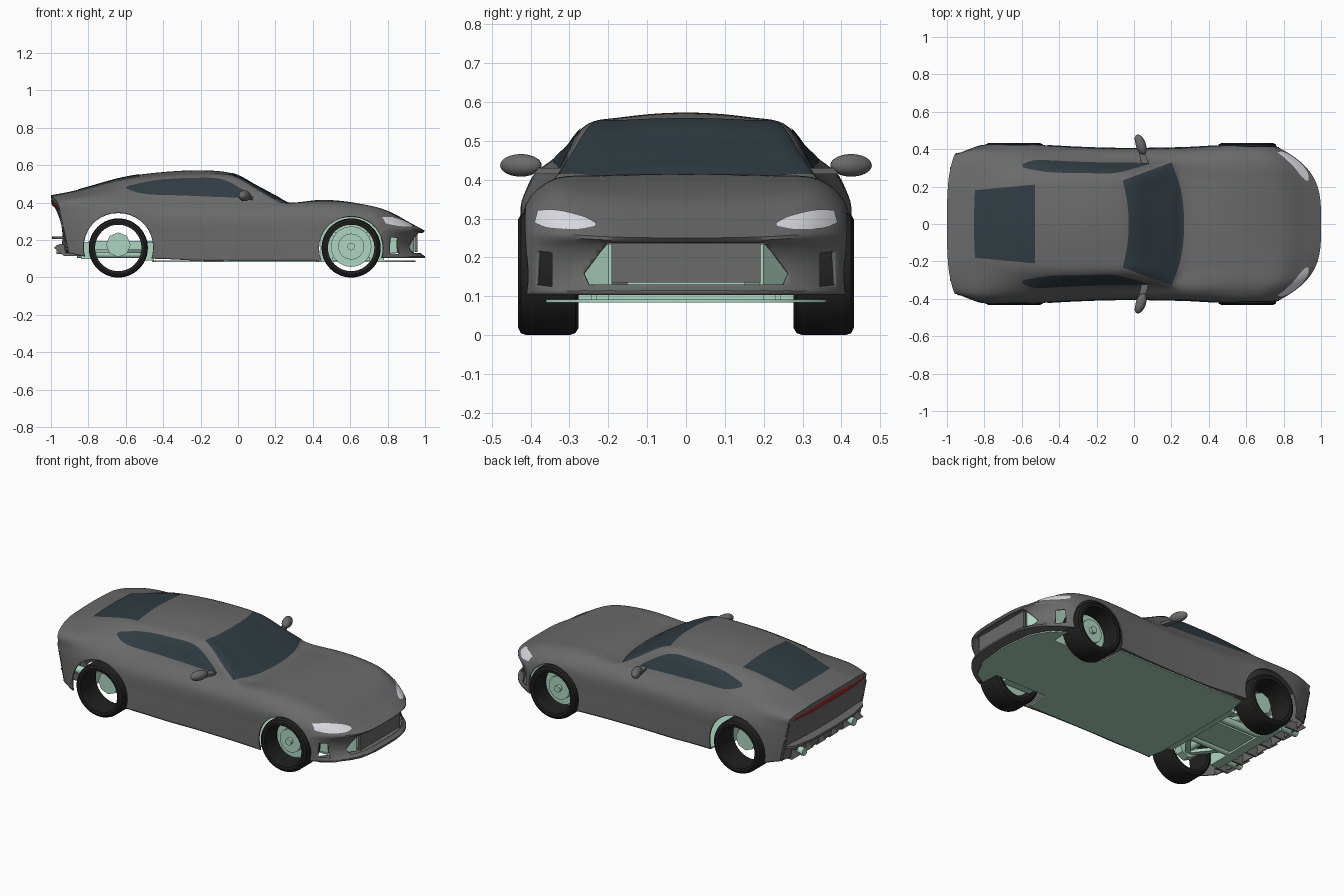
import bpy, bmesh, math
from mathutils import Vector, Matrix
from mathutils.bvhtree import BVHTree

if "Cube" in bpy.data.objects:
    bpy.data.objects.remove(bpy.data.objects["Cube"])

def mat(name, r, g, b):
    m = bpy.data.materials.new(name)
    m.diffuse_color = (r, g, b, 1)
    m.use_nodes = True
    m.node_tree.nodes["Principled BSDF"].inputs["Base Color"].default_value = m.diffuse_color
    return m
GREY = mat("dark_grey", .145, .145, .145)
GREEN = mat("mint", .42, .66, .54)
TYRE = mat("rubber", .015, .015, .015)
GLASS = mat("glass", .03, .045, .055)
LAMP = mat("lamp", .75, .75, .8)
RED = mat("red", .4, .02, .02)

def smooth(o, angle):
    bpy.ops.object.select_all(action='DESELECT')
    o.select_set(True)
    bpy.context.view_layer.objects.active = o
    bpy.ops.object.shade_smooth_by_angle(angle=math.radians(angle))

def obj(name, verts, faces, m=GREY, angle=35):
    bm = bmesh.new()
    vs = [bm.verts.new(v) for v in verts]
    for f in faces:
        bm.faces.new([vs[i] for i in f])
    bmesh.ops.remove_doubles(bm, verts=bm.verts, dist=1e-5)
    bmesh.ops.dissolve_degenerate(bm, edges=bm.edges, dist=1e-6)
    bmesh.ops.recalc_face_normals(bm, faces=bm.faces)
    me = bpy.data.meshes.new(name)
    bm.to_mesh(me); bm.free()
    o = bpy.data.objects.new(name, me)
    bpy.context.collection.objects.link(o)
    me.materials.append(m)
    smooth(o, angle)
    return o

def catmull(pts, t):
    """Smooth curve through pts, t in 0..1"""
    n = len(pts) - 1
    i = min(int(t * n), n - 1)
    f = t * n - i
    p = [Vector(pts[max(0, min(n, k))]) for k in (i - 1, i, i + 1, i + 2)]
    return .5 * (2*p[1] + (p[2]-p[0])*f + (2*p[0]-5*p[1]+4*p[2]-p[3])*f*f + (3*p[1]-p[0]-3*p[2]+p[3])*f**3)

def grid_faces(r, c, start=0):
    return [(start+i*c+j, start+i*c+j+1, start+(i+1)*c+j+1, start+(i+1)*c+j) for i in range(r-1) for j in range(c-1)]

def prism(name, pts, axis, a, b, m=GREY):
    """Extrude a 2D outline along an axis from a to b"""
    n = len(pts)
    mk = {'x': lambda p, h: (h, p[0], p[1]), 'y': lambda p, h: (p[0], h, p[1]), 'z': lambda p, h: (p[0], p[1], h)}[axis]
    v = [mk(p, h) for h in (a, b) for p in pts]
    f = [tuple(range(n)), tuple(range(n, 2*n))] + [(i, (i+1) % n, n+(i+1) % n, n+i) for i in range(n)]
    return obj(name, v, f, m)

def box(name, x0, x1, y0, y1, z0, z1, m=GREY):
    return prism(name, [(x0, y0), (x1, y0), (x1, y1), (x0, y1)], 'z', z0, z1, m)

def circle(cx, cz, r, n=48):
    return [(cx + r*math.cos(2*math.pi*i/n), cz + r*math.sin(2*math.pi*i/n)) for i in range(n)]

# body stations: x, half width, sill z, shoulder z, belt y, belt z, roof y, roof z, centre z
ST = [(-1, .385, .13, .34, .36, .40, .24, .432, .44), (-.85, .425, .11, .34, .375, .425, .22, .46, .47),
      (-.62, .435, .10, .345, .36, .438, .25, .51, .533), (-.42, .42, .10, .33, .345, .428, .265, .527, .562),
      (-.2, .41, .09, .33, .335, .42, .265, .535, .573), (-.03, .407, .09, .33, .335, .41, .262, .53, .556),
      (.1, .408, .09, .33, .337, .402, .28, .475, .49), (.2, .41, .09, .33, .345, .396, .305, .418, .437),
      (.28, .412, .09, .33, .345, .393, .25, .397, .401), (.45, .42, .09, .335, .34, .402, .22, .411, .415),
      (.62, .425, .09, .335, .34, .395, .22, .40, .40), (.8, .425, .10, .32, .34, .37, .22, .362, .355),
      (.92, .42, .10, .30, .33, .318, .22, .30, .292), (1, .415, .105, .255, .33, .26, .22, .254, .25)]

def warp(s, y, z):
    """Round the nose and tail in plan and lean the tail panel"""
    w = max(0, (s - .3) / .7) ** 1.5
    r = max(0, (-s - .75) / .25)
    return s - w*.25*(abs(y)/.42)**3.5 + r*(.035*(abs(y)/.38)**3 + .2*max(0, .43 - z))

def section(st):
    s, W, zb, zm, ys, zs, yr, zr, zt = st
    half = [(W, zb), (W-.003, zb*.5+zm*.5), (W-.012, zm), (ys, zs), (yr, zr), (yr*.6, zt-(zt-zr)*.3), (0, zt)]
    ctrl = half + [(-y, z) for y, z in half[-2::-1]]
    return [catmull(ctrl, i/84) for i in range(85)]

# body shell, with nose and tail panels
rows = [catmull([Vector(s) for s in ST], i/104) for i in range(105)]
verts, faces = [], grid_faces(105, 85)
for st in rows:
    verts += [(warp(st[0], p[0], p[1]), p[0], p[1]) for p in section(st)]
for st, top in ((ST[-1], .25), (ST[0], .44)):
    start = len(verts)
    for k in range(19):
        v = k/18
        for y, z in section(st):
            zz = z + (st[2] - z)*v
            fade = max(0, 1 - (abs(y)/(.95*st[1]))**6)
            lo, hi, d = (.115, .245, -.04) if st[0] > 0 else (.17, .385, .025)
            u = (zz - lo)/(hi - lo)
            bump = math.sin(math.pi*u)**.6 if 0 < u < 1 else 0
            verts.append((warp(st[0], y, zz) + d*fade*bump, y, zz))
    faces += grid_faces(19, 85, start)
body = obj("body", verts, faces, GREY, 40)
tree = BVHTree.FromPolygons([v.co.copy() for v in body.data.vertices], [tuple(p.vertices) for p in body.data.polygons])

def cut(bm, pts, axis, a, b):
    """Cut a convex outline through the shell and remove the faces inside it"""
    ia, ib, ih = {'x': (1, 2, 0), 'y': (0, 2, 1)}[axis]
    c = sum((Vector(p) for p in pts), Vector((0, 0))) / len(pts)
    r = max((Vector(p) - c).length for p in pts) + .03
    def near(f):
        m = f.calc_center_median()
        return a < m[ih] < b and (Vector((m[ia], m[ib])) - c).length < r
    planes = []
    for p, q in zip(pts, pts[1:] + pts[:1]):
        n = Vector((q[1]-p[1], p[0]-q[0]))
        if n.dot(Vector(p) - c) < 0: n = -n
        co, no = [0, 0, 0], [0, 0, 0]
        co[ia], co[ib], no[ia], no[ib] = p[0], p[1], n[0], n[1]
        planes.append((Vector(co), Vector(no).normalized()))
    for co, no in planes:
        fs = [f for f in bm.faces if near(f)]
        geom = fs + list({e for f in fs for e in f.edges}) + list({v for f in fs for v in f.verts})
        bmesh.ops.bisect_plane(bm, geom=geom, plane_co=co, plane_no=no, dist=1e-5)
    dead = [f for f in bm.faces if near(f) and all((f.calc_center_median() - co).dot(no) < 0 for co, no in planes)]
    bmesh.ops.delete(bm, geom=dead, context='FACES')

# wheel arches, grille mouth and bumper vents
FX, RX = .605, -.64
bm = bmesh.new()
bm.from_mesh(body.data)
for sg in (1, -1):
    a, b = sorted((sg*.27, sg*.5))
    cut(bm, circle(FX, .155, .172, 36), 'y', a, b)
    cut(bm, circle(RX, .16, .187, 36), 'y', a, b)
    cut(bm, [(sg*.345, .125), (sg*.385, .13), (sg*.38, .215), (sg*.345, .21)], 'x', .74, 1.1)
cut(bm, [(-.20, .237), (.20, .237), (.265, .16), (.25, .13), (-.25, .13), (-.265, .16)], 'x', .8, 1.1)
bm.to_mesh(body.data)
bm.free()
smooth(body, 40)
sol = body.modifiers.new("thickness", 'SOLIDIFY')
sol.thickness, sol.offset = .008, -1

def patch(name, e0, e1, view, m, nc=40, nr=14):
    """Panel between two edge curves, projected onto the body"""
    org, d = {'top': (lambda a, b: (a, b, 2), (0, 0, -1)), 'left': (lambda a, b: (a, 2, b), (0, -1, 0)),
              'right': (lambda a, b: (a, -2, b), (0, 1, 0)), 'front': (lambda a, b: (2, a, b), (-1, 0, 0)),
              'back': (lambda a, b: (-2, a, b), (1, 0, 0))}[view]
    v = []
    for i in range(nr):
        for j in range(nc):
            p = catmull(e0, j/(nc-1)).lerp(catmull(e1, j/(nc-1)), i/(nr-1))
            hit, nor, _, _ = tree.ray_cast(Vector(org(*p)), Vector(d))
            v.append(hit + nor * (.003 if nor.dot(Vector(d)) < 0 else -.003))
    return obj(name, v, grid_faces(nr, nc), m, 60)

# glass and lamps
patch("windscreen", [(.2, -.328), (.25, -.18), (.268, 0), (.25, .18), (.2, .328)],
      [(-.06, -.232), (-.037, -.12), (-.03, 0), (-.037, .12), (-.06, .232)], 'top', GLASS, 50, 24)
patch("rear_window", [(-.85, -.18), (-.855, 0), (-.85, .18)], [(-.53, -.21), (-.53, 0), (-.53, .21)], 'top', GLASS)
for side in ('left', 'right'):
    sg = 1 if side == 'left' else -1
    patch(side + "_side_window", [(-.6, .475), (-.5, .445), (-.3, .437), (-.08, .428), (.08, .422)],
          [(-.59, .487), (-.44, .518), (-.25, .53), (-.08, .522), (.07, .44)], side, GLASS)
    patch(side + "_headlight", [(sg*.232, .279), (sg*.28, .271), (sg*.35, .274), (sg*.388, .288)],
          [(sg*.232, .287), (sg*.265, .304), (sg*.33, .32), (sg*.38, .32)], 'front', LAMP)
patch("tail_light", [(-.34, .375), (0, .385), (.34, .375)], [(-.33, .395), (0, .42), (.33, .395)], 'back', RED)

def revolve(name, prof, cx, cz, m, n=56):
    """Spin a closed (y, radius) outline about a wheel axis"""
    k = len(prof)
    v = [(cx + r*math.cos(2*math.pi*i/n), y, cz + r*math.sin(2*math.pi*i/n)) for i in range(n) for y, r in prof]
    f = [(i*k+j, i*k+(j+1) % k, ((i+1) % n)*k+(j+1) % k, ((i+1) % n)*k+j) for i in range(n) for j in range(k)]
    return obj(name, v, f, m)

# wheels, brakes and hubs
for sg in (1, -1):
    for nm, cx in (("front", FX), ("rear", RX)):
        prof = [(.28, .124), (.277, .14), (.285, .153), (.30, .158), (.41, .158), (.425, .153), (.432, .14), (.43, .124)]
        revolve(nm + "_tyre", [(sg*y, r) for y, r in prof], cx, .158, TYRE)
        if nm == "front":
            prism("front_disc", circle(cx, .165, .108), 'y', sg*.315, sg*.335, GREEN)
            prism("front_hub", circle(cx, .165, .07, 16), 'y', sg*.335, sg*.36, GREEN)
            prism("front_nut", circle(cx, .165, .02, 16), 'y', sg*.36, sg*.38, GREEN)
            for z in (.10, .165, .23):
                box("front_arm", cx-.1, cx+.1, min(sg*.2, sg*.3), max(sg*.2, sg*.3), z-.01, z+.01, GREEN)
        else:
            prism("rear_hub", circle(cx, .175, .066, 8), 'y', sg*.29, sg*.34, GREEN)
            prism("rear_axle", circle(cx, .165, .022, 16), 'y', 0, sg*.3, GREEN)
            for x in (-.76, -.52):
                prism("rear_arm", [(x-.02, sg*.15), (x+.02, sg*.15), (cx+.02, sg*.3), (cx-.02, sg*.3)], 'z', .13, .15, GREEN)
    # front wheel housing
    box("front_wheel_housing", .44, .78, min(sg*.23, sg*.245), max(sg*.23, sg*.245), .09, .32, GREEN)

# door mirrors
for sg in (1, -1):
    bm = bmesh.new()
    bmesh.ops.create_uvsphere(bm, u_segments=28, v_segments=18, radius=1)
    bm.transform(Matrix.Translation((.035, sg*.425, .437)) @ Matrix.Rotation(sg*.35, 4, 'Z') @ Matrix.Diagonal((.028, .056, .029, 1)))
    for v in bm.verts:
        v.co.x = max(v.co.x, .008 - .2*(abs(v.co.y) - .43))
    me = bpy.data.meshes.new("mirror")
    bm.to_mesh(me); bm.free()
    o = bpy.data.objects.new("door_mirror", me)
    me.materials.append(GREY)
    bpy.context.collection.objects.link(o)
    smooth(o, 40)
    prism("mirror_stalk", [(.04, sg*.32), (.08, sg*.32), (.05, sg*.41), (.02, sg*.41)], 'z', .415, .43)

def plate(name, half, z0, z1, m=GREY):
    return prism(name, half + [(x, -y) for x, y in half[::-1] if y], 'z', z0, z1, m)

# undertray, splitter, grille and underbody parts
plate("undertray", [(.95, 0), (.93, .2), (.87, .31), (.79, .36), (.785, .25), (.43, .25), (.42, .395), (-.44, .395), (-.46, .3)],
      .084, .092, GREEN)
plate("front_splitter", [(1 - .25*(y/.42)**3.5, y) for y in (0, .1, .2, .26, .31, .35, .38, .40)] + [(.79, .34), (.9, .2)], .103, .115)
box("grille_panel", .945, .96, -.192, .192, .135, .236)
for sg in (1, -1):
    prism("grille_duct", [(.78, sg*.15), (.94, sg*.19), (.94, sg*.2), (.85, sg*.28), (.8, sg*.28)], 'z', .13, .235, GREEN)
    prism("exhaust_tip", circle(sg*.24, .15, .024, 20), 'x', -.97, -.78, GREEN)
    prism("exhaust_pipe", circle(sg*.13, .125, .022, 16), 'x', -.86, -.46, GREEN)
box("gearbox", -.8, -.45, -.1, .1, .11, .195, GREEN)
box("rear_subframe", -.84, -.78, -.27, .27, .10, .19, GREEN)
box("front_subframe", -.5, -.45, -.27, .27, .09, .19, GREEN)

# diffuser fins and rear lip
for y in (-.3, -.18, -.06, .06, .18, .3):
    prism("diffuser_fin", [(-.84, .115), (-.93, .115), (-.985, .16), (-.95, .18), (-.84, .15)], 'y', y-.006, y+.006)
plate("rear_lip", [(-.995, 0), (-.99, .2), (-.965, .33), (-.93, .37), (-.92, .3)], .205, .218)
